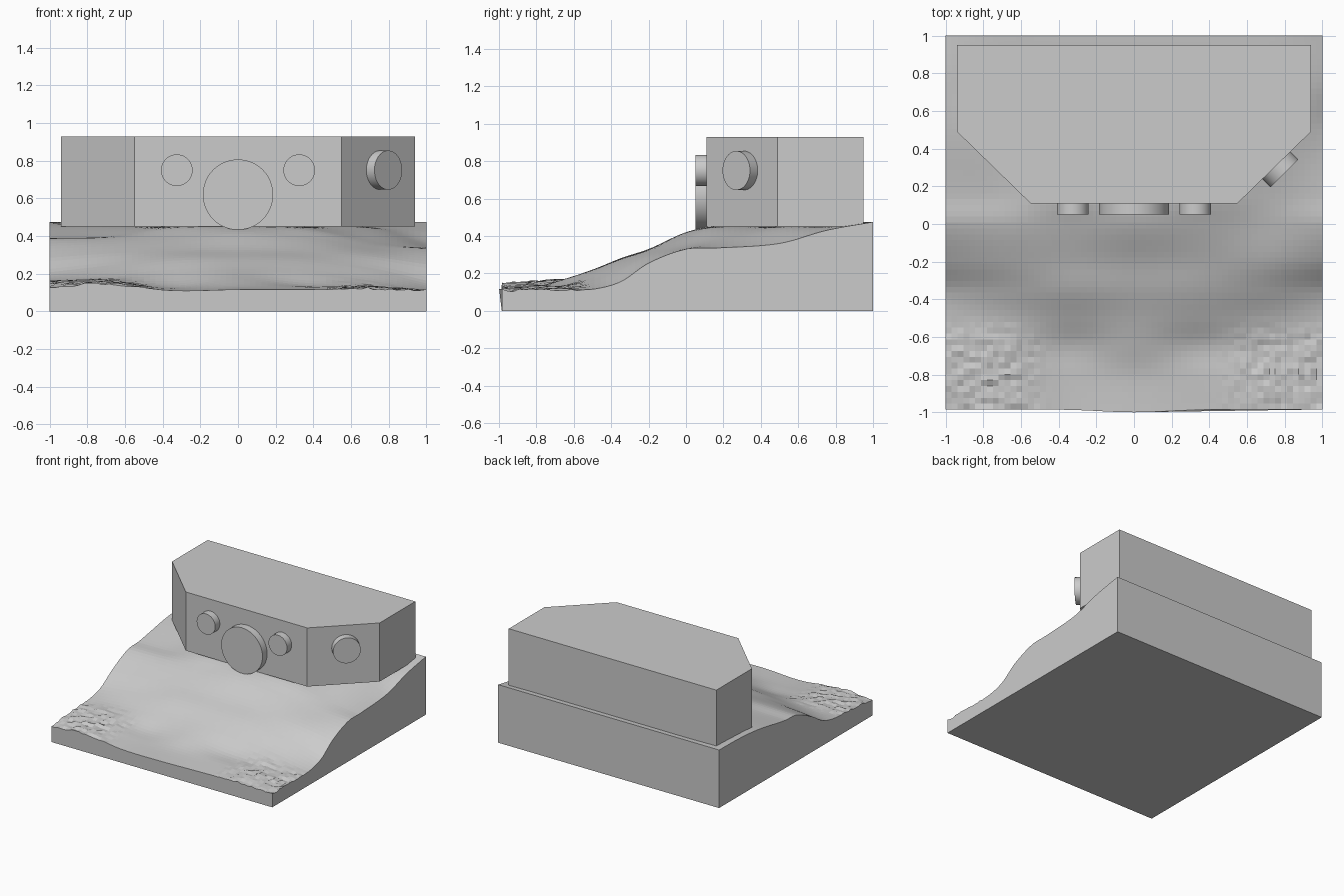
import bpy, bmesh, math, random
from mathutils import Vector

if "Cube" in bpy.data.objects:
    bpy.data.objects.remove(bpy.data.objects["Cube"])

random.seed(4)
grey = bpy.data.materials.new("plain_grey")
grey.diffuse_color = (0.6, 0.6, 0.6, 1)
grey.use_nodes = True
grey.node_tree.nodes["Principled BSDF"].inputs["Base Color"].default_value = grey.diffuse_color


def add_object(name, bm):
    bmesh.ops.recalc_face_normals(bm, faces=bm.faces)
    mesh = bpy.data.meshes.new(name)
    bm.to_mesh(mesh)
    bm.free()
    mesh.materials.append(grey)
    ob = bpy.data.objects.new(name, mesh)
    bpy.context.collection.objects.link(ob)
    return ob


# Coarse height samples: rows run front to back, columns left to right
XS = [-1, -.7, -.35, 0, .35, .7, 1]
YS = [-1, -.8, -.65, -.5, -.35, -.2, 0, .15, .5, .75, 1]
HS = [
    [.13, .145, .11, .115, .115, .12, .11],
    [.15, .155, .12, .13, .13, .13, .11],
    [.16, .165, .135, .17, .14, .13, .11],
    [.165, .18, .20, .22, .205, .16, .115],
    [.20, .235, .275, .28, .27, .225, .155],
    [.29, .31, .325, .33, .32, .295, .255],
    [.38, .385, .40, .42, .395, .345, .33],
    [.392, .40, .445, .45, .44, .375, .335],
    [.45, .45, .45, .45, .45, .44, .36],
    [.47, .45, .45, .45, .45, .45, .43],
    [.475, .475, .475, .475, .475, .475, .475]]


def curve(keys, vals, t):
    """Smooth cubic through uneven samples."""
    n = len(keys)
    i = 0
    while i < n - 2 and t > keys[i + 1]:
        i += 1

    def slope(k):
        a, b = max(k - 1, 0), min(k + 1, n - 1)
        return (vals[b] - vals[a]) / (keys[b] - keys[a])
    d = keys[i + 1] - keys[i]
    u = (t - keys[i]) / d
    return ((2*u**3 - 3*u*u + 1) * vals[i] + (u**3 - 2*u*u + u) * d * slope(i)
            + (3*u*u - 2*u**3) * vals[i + 1] + (u**3 - u*u) * d * slope(i + 1))


def height(x, y):
    z = curve(YS, [curve(XS, row, x) for row in HS], y)
    # rough ground in the two front corners
    rough = min(1, max(0, (abs(x) - .45) / .2)) * min(1, max(0, (-.5 - y) / .15))
    return z + rough * random.uniform(-.008, .008)


# Terrain block: height grid closed by walls and a flat bottom
bm = bmesh.new()
N = 64
FRONT = -.985
grid = []
for j in range(N + 1):
    row = []
    for i in range(N + 1):
        x = -1 + 2 * i / N
        y = FRONT + (1 - FRONT) * j / N
        z = height(x, y)
        if j == 0:
            y -= .015 * math.exp(-(x / .25) ** 2)
        row.append(bm.verts.new((x, y, z)))
    grid.append(row)
for j in range(N):
    for i in range(N):
        bm.faces.new((grid[j][i], grid[j][i + 1], grid[j + 1][i + 1], grid[j + 1][i]))
c = [bm.verts.new(p) for p in ((-1, FRONT, 0), (1, FRONT, 0), (1, 1, 0), (-1, 1, 0))]
bm.faces.new(c[::-1])
sides = [grid[0], [r[-1] for r in grid], grid[-1][::-1], [r[0] for r in grid][::-1]]
for k, top in enumerate(sides):
    bm.faces.new([c[k], c[(k + 1) % 4]] + top[::-1])
add_object("terrain", bm)

# Main block with chamfered front corners
bm = bmesh.new()
outline = [(-.94, .95), (-.94, .49), (-.55, .11), (.55, .11), (.94, .49), (.94, .95)]
base = bm.faces.new([bm.verts.new((x, y, .45)) for x, y in outline])
ext = bmesh.ops.extrude_face_region(bm, geom=[base], use_keep_orig=True)
for v in ext["geom"]:
    if isinstance(v, bmesh.types.BMVert):
        v.co.z = .93
add_object("main_block", bm)


# Round discs on the front faces
def disc(name, inner, axis, radius, depth):
    axis = Vector(axis).normalized()
    bm = bmesh.new()
    bmesh.ops.create_cone(bm, cap_ends=True, segments=48, radius1=radius,
                          radius2=radius, depth=depth)
    ob = add_object(name, bm)
    ob.location = Vector(inner) + axis * depth / 2
    ob.rotation_euler = axis.to_track_quat('Z', 'Y').to_euler()
    bpy.context.view_layer.objects.active = ob
    ob.select_set(True)
    bpy.ops.object.shade_smooth_by_angle(angle=math.radians(30))
    ob.select_set(False)


disc("large_disc", (0, .115, .62), (0, -1, 0), .187, .065)
for side, label in ((-1, "left"), (1, "right")):
    disc(label + "_small_disc", (side * .325, .115, .75), (0, -1, 0), .084, .065)
disc("corner_disc", (.753, .314, .75), (1, -1, 0), .104, .064)
